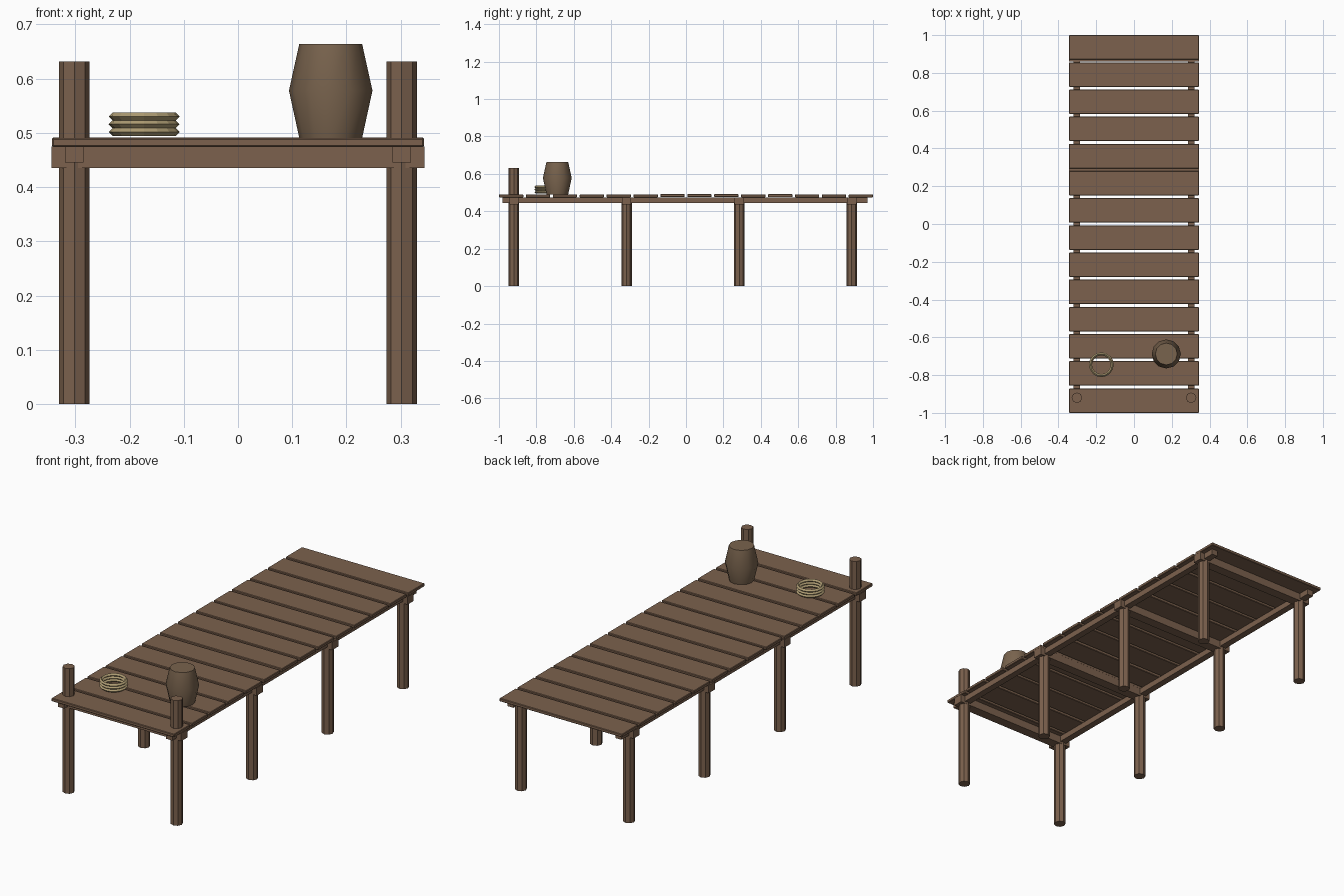
import bpy, bmesh, math, random
from mathutils import Matrix

random.seed(4)
cube = bpy.data.objects.get("Cube")
if cube:
    bpy.data.objects.remove(cube)


def material(name, color):
    mat = bpy.data.materials.new(name)
    mat.use_nodes = True
    mat.diffuse_color = (*color, 1)
    bsdf = next(n for n in mat.node_tree.nodes if n.type == 'BSDF_PRINCIPLED')
    bsdf.inputs["Base Color"].default_value = (*color, 1)
    return mat


wood = material("weathered wood", (0.20, 0.12, 0.075))
barrel_wood = material("barrel wood", (0.19, 0.125, 0.075))
rope = material("tan rope", (0.42, 0.33, 0.17))


def add_object(name, bm, mat, smooth=False):
    bmesh.ops.recalc_face_normals(bm, faces=bm.faces)
    mesh = bpy.data.meshes.new(name)
    bm.to_mesh(mesh)
    bm.free()
    mesh.materials.append(mat)
    obj = bpy.data.objects.new(name, mesh)
    bpy.context.collection.objects.link(obj)
    if smooth:
        bpy.ops.object.select_all(action='DESELECT')
        bpy.context.view_layer.objects.active = obj
        obj.select_set(True)
        bpy.ops.object.shade_smooth_by_angle(angle=math.radians(40))
    return obj


def box(name, center, size, bevel=0):
    bm = bmesh.new()
    bmesh.ops.create_cube(bm, size=1, matrix=Matrix.Translation(center) @ Matrix.Diagonal((*size, 1)))
    obj = add_object(name, bm, wood)
    if bevel:
        mod = obj.modifiers.new("edge", 'BEVEL')
        mod.width = bevel
        mod.segments = 1
    return obj


def lathe(name, profile, sides, center, mat, smooth=False, closed=False):
    """Rings of vertices joined by quads; caps the ends unless the profile is closed."""
    bm = bmesh.new()
    cx, cy, cz = center
    turns = [2 * math.pi * i / sides for i in range(sides)]
    rings = [[bm.verts.new((cx + r * math.cos(a), cy + r * math.sin(a), cz + z)) for a in turns]
             for r, z in profile]
    pairs = list(zip(rings, rings[1:]))
    if closed:
        pairs.append((rings[-1], rings[0]))
    else:
        bm.faces.new(rings[0])
        bm.faces.new(rings[-1])
    for low, high in pairs:
        for i in range(sides):
            j = (i + 1) % sides
            bm.faces.new((low[i], low[j], high[j], high[i]))
    return add_object(name, bm, mat, smooth)


# Deck planks, with slightly uneven heights
PLANKS, PLANK_WIDTH = 14, 0.13
pitch = (2 - PLANK_WIDTH) / (PLANKS - 1)
for i in range(PLANKS):
    lift = random.uniform(-0.001, 0.001)
    y = -1 + PLANK_WIDTH / 2 + i * pitch
    box(f"deck_plank_{i + 1}", (0, y, 0.483 + lift), (0.686, PLANK_WIDTH, 0.016), 0.0025)

# Posts in pairs with a cross beam; the front pair rises above the deck
SIDES = (("left", 1), ("right", -1))
for row, y in enumerate((-0.92, -0.318, 0.285, 0.886)):
    top = 0.632 if row == 0 else 0.474
    for side, s in SIDES:
        lathe(f"post_{side}_{row + 1}", [(0.028, 0), (0.028, top)], 8, (s * 0.302, y, 0), wood)
    box(f"cross_beam_{row + 1}", (0, y, 0.455), (0.688, 0.05, 0.04))

# Long stringers under the deck
for side, s in SIDES:
    box(f"stringer_{side}", (s * 0.302, -0.005, 0.46), (0.034, 1.95, 0.0295))

# Barrel
lathe("barrel", [(0.058, 0), (0.077, 0.087), (0.058, 0.173)], 12,
      (0.171, -0.688, 0.491), barrel_wood, smooth=True)

# Stacked rope coils with a diamond section
R, r = 0.0575, 0.008
for i in range(3):
    lathe(f"rope_coil_{i + 1}", [(R + r, 0), (R, r), (R - r, 0), (R, -r)], 16,
          (-0.173, -0.745, 0.502 + i * 0.014), rope, closed=True)
